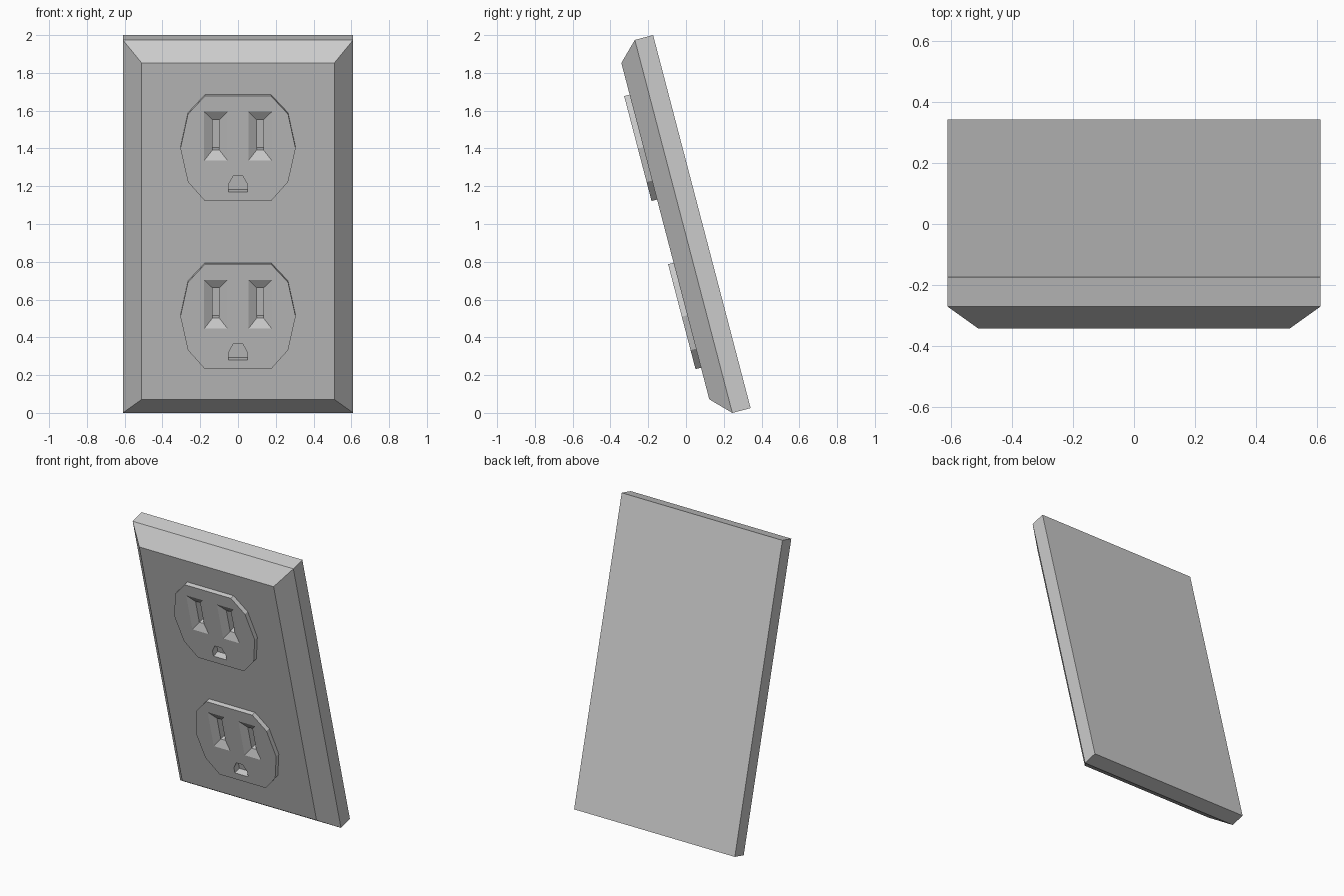
import bpy, bmesh, math
from mathutils import Matrix

cube = bpy.data.objects.get("Cube")
if cube:
    bpy.data.objects.remove(cube, do_unlink=True)

GREY = (0.6, 0.6, 0.6, 1)
mat = bpy.data.materials.new("grey plastic")
mat.use_nodes = True
mat.diffuse_color = GREY
mat.node_tree.nodes["Principled BSDF"].inputs["Base Color"].default_value = GREY

# The whole plate leans forward
LEAN = Matrix.Translation((0, 0.084, 1.0126)) @ Matrix.Rotation(math.radians(14.65), 4, 'X')
HALF_W, HALF_H = 0.61, 1.0205
RIM, FRONT, FACE = 0.1, 0.2, 0.23   # distances out from the back


def rect(half_x, half_z, cx=0, cz=0):
    return [(cx - half_x, cz - half_z), (cx + half_x, cz - half_z),
            (cx + half_x, cz + half_z), (cx - half_x, cz + half_z)]


def mirrored(half):
    """Close a right-hand outline with its mirror image."""
    return half + [(-x, z) for x, z in reversed(half)]


def loft(bm, rings):
    """Join outlines, each at its own depth, into a closed solid."""
    loops = [[bm.verts.new((x, -w, z)) for x, z in pts] for w, pts in rings]
    for a, b in zip(loops, loops[1:]):
        n = len(a)
        for i in range(n):
            bm.faces.new((a[i], a[(i + 1) % n], b[(i + 1) % n], b[i]))
    bm.faces.new(loops[0])
    bm.faces.new(loops[-1])


def finish(bm, name):
    bmesh.ops.recalc_face_normals(bm, faces=bm.faces)
    bm.transform(LEAN)
    mesh = bpy.data.meshes.new(name)
    bm.to_mesh(mesh)
    bm.free()
    mesh.materials.append(mat)
    obj = bpy.data.objects.new(name, mesh)
    bpy.context.collection.objects.link(obj)
    return obj


def cut(obj, cutter):
    mod = obj.modifiers.new("holes", 'BOOLEAN')
    mod.operation = 'DIFFERENCE'
    mod.solver = 'EXACT'
    mod.object = cutter
    bpy.context.view_layer.objects.active = obj
    bpy.ops.object.modifier_apply(modifier=mod.name)


# Bevelled wall plate
bm = bmesh.new()
loft(bm, [(0, rect(HALF_W, HALF_H)), (RIM, rect(HALF_W, HALF_H)),
          (FRONT, rect(HALF_W - 0.1, HALF_H - 0.1))])
plate = finish(bm, "wall_plate")

for name, centre in (("upper", 0.46), ("lower", -0.46)):
    def shift(pts):
        return [(x, z + centre) for x, z in pts]

    # Raised ten-sided socket face
    outline = shift(mirrored([(0.175, -0.287), (0.265, -0.183), (0.305, 0),
                              (0.265, 0.188), (0.175, 0.287)]))
    bm = bmesh.new()
    loft(bm, [(FRONT, outline), (FACE, outline)])
    socket = finish(bm, name + "_socket")

    # Two blade slots with sloped surrounds, and the ground hole
    bm = bmesh.new()
    for side in (-1, 1):
        outer = rect(0.0625, 0.134, side * 0.117, centre + 0.068)
        inner = rect(0.0175, 0.082, side * 0.117, centre + 0.068)
        loft(bm, [(FACE + 0.02, outer), (FACE, outer),
                  (FACE - 0.025, inner), (FACE - 0.075, inner)])
    ground = shift(mirrored([(0.05, -0.237), (0.05, -0.196), (0.025, -0.15)]))
    loft(bm, [(FACE + 0.02, ground), (FACE - 0.05, ground)])
    cutter = finish(bm, name + "_hole_cutter")
    cutter.hide_render = True
    cut(socket, cutter)
    cut(plate, cutter)
    bpy.data.objects.remove(cutter, do_unlink=True)
